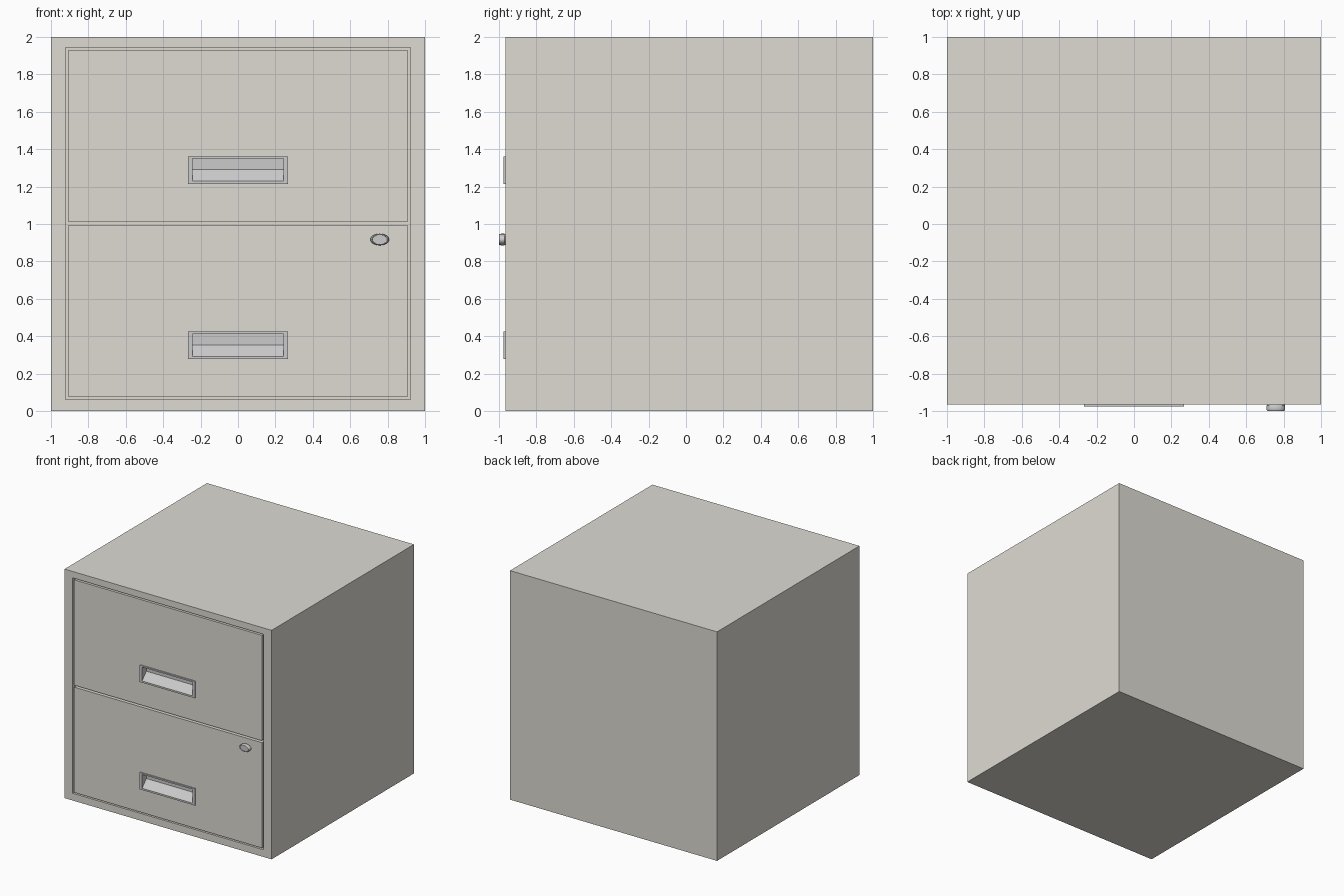
import bpy, bmesh, math

if "Cube" in bpy.data.objects:
    bpy.data.objects.remove(bpy.data.objects["Cube"])

FRONT = -0.965


def material(name, color):
    m = bpy.data.materials.new(name)
    m.diffuse_color = (*color, 1)
    m.use_nodes = True
    m.node_tree.nodes["Principled BSDF"].inputs["Base Color"].default_value = m.diffuse_color
    return m


paint = material("cabinet_paint", (0.73, 0.71, 0.65))
metal = material("handle_metal", (0.68, 0.68, 0.69))


def finish(bm, name, mat):
    bmesh.ops.recalc_face_normals(bm, faces=bm.faces)
    me = bpy.data.meshes.new(name)
    bm.to_mesh(me)
    bm.free()
    ob = bpy.data.objects.new(name, me)
    bpy.context.collection.objects.link(ob)
    me.materials.append(mat)
    return ob


def loft(bm, rings):
    """Skin consecutive closed rings of points and cap both ends."""
    vs = [[bm.verts.new(p) for p in r] for r in rings]
    n = len(vs[0])
    for a, b in zip(vs, vs[1:]):
        for i in range(n):
            bm.faces.new((a[i], a[(i + 1) % n], b[(i + 1) % n], b[i]))
    bm.faces.new(vs[0])
    return vs


def rect(x, z0, z1, y):
    return [(-x, y, z0), (x, y, z0), (x, y, z1), (-x, y, z1)]


def pocket_box(name, mat, outer, front, back, hole, depth, slope_top=None):
    """Box with a pocket in its front; slope_top gives it a sloping floor."""
    bm = bmesh.new()
    floor = rect(hole[0], slope_top or hole[1], hole[2], front + depth)
    rings = [rect(*outer, back), rect(*outer, front), rect(*hole, front), floor]
    vs = loft(bm, rings)
    bm.faces.new(vs[-1])
    return finish(bm, name, mat)


# Cabinet shell with the drawer opening
pocket_box("cabinet_body", paint, (1, 0, 2), FRONT, 1, (0.922, 0.063, 1.944), 0.075)

# Drawer fronts with their pull handles
for label, bottom in (("lower", 0.074), ("upper", 1.011)):
    z = bottom + 0.203
    grip = (0.267, z, z + 0.147)
    pocket_box(label + "_drawer_front", paint, (0.907, bottom, bottom + 0.92),
               FRONT, FRONT + 0.075, grip, 0.065)
    pocket_box(label + "_drawer_handle", metal, grip, FRONT - 0.01, FRONT + 0.065,
               (0.244, z + 0.015, z + 0.135), 0.06, z + 0.077)

# Oval lock: rounded rim around a slightly sunken face
bm = bmesh.new()
profile = [(0.88, FRONT + 0.01), (0.88, FRONT), (1, FRONT - 0.006), (1, FRONT - 0.024),
           (0.95, FRONT - 0.032), (0.87, -1), (0.82, -1), (0.80, -0.996)]
rings = [[(0.758 + 0.05 * s * math.cos(t * math.tau / 32), y,
           0.917 + 0.031 * s * math.sin(t * math.tau / 32)) for t in range(32)]
         for s, y in profile]
bm.faces.new(loft(bm, rings)[-1])
lock = finish(bm, "drawer_lock", metal)
bpy.context.view_layer.objects.active = lock
lock.select_set(True)
bpy.ops.object.shade_smooth_by_angle(angle=math.radians(35))
